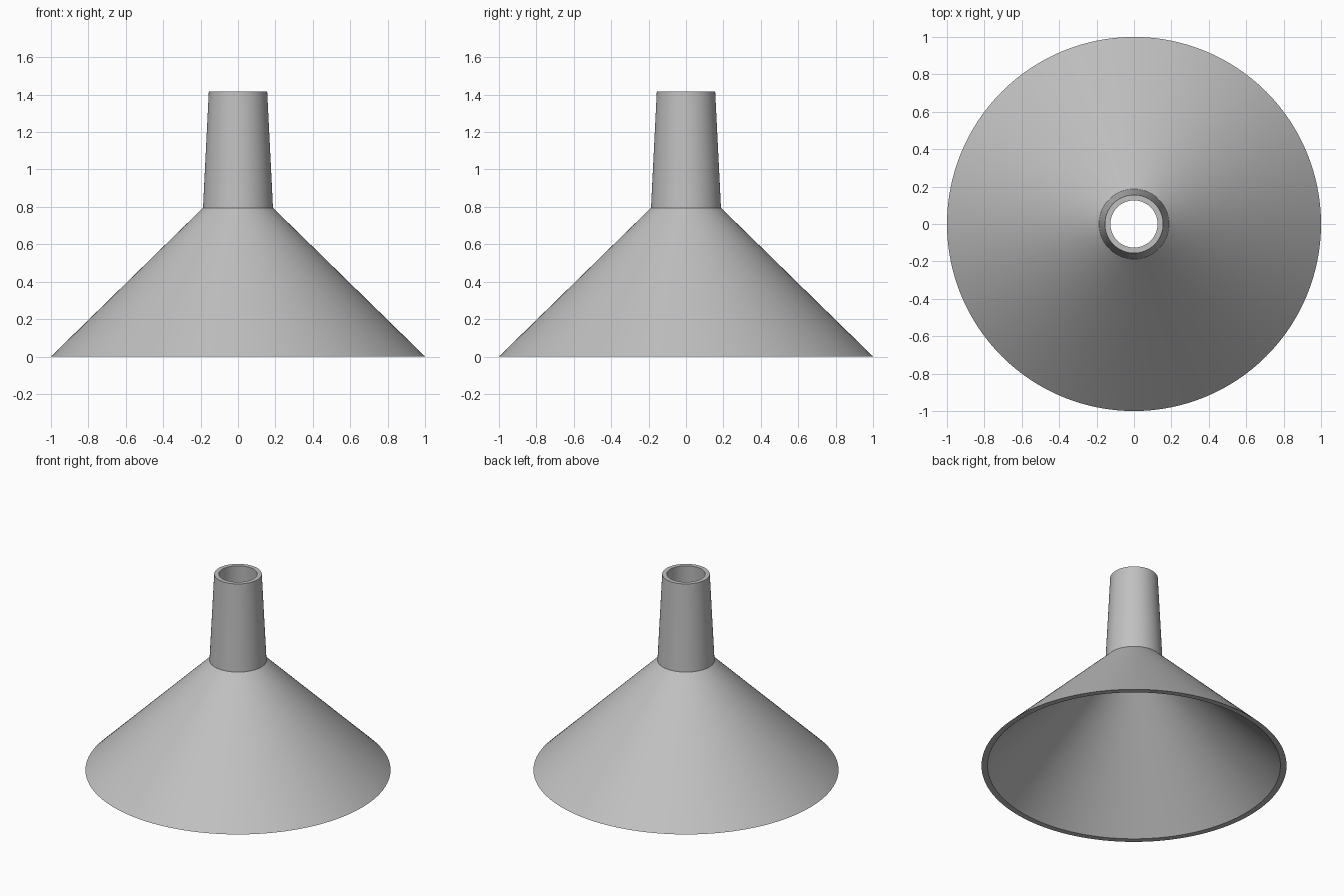
import bpy
import bmesh
from math import radians
from mathutils import Vector, Matrix

cube = bpy.data.objects.get("Cube")
if cube:
    bpy.data.objects.remove(cube, do_unlink=True)

# One flat grey for the whole part
grey = bpy.data.materials.new("light_grey")
grey.use_nodes = True
colour = (0.53, 0.53, 0.53, 1)
grey.diffuse_color = colour
grey.node_tree.nodes["Principled BSDF"].inputs["Base Color"].default_value = colour

# Closed wall section: rim, outer cone, spout, mouth, bore, inner cone
SECTION = [(1.0, 0), (0.187, 0.795), (0.156, 1.418),
           (0.126, 1.418), (0.156, 0.782), (0.96, 0)]

bm = bmesh.new()
verts = [bm.verts.new((r, 0, z)) for r, z in SECTION]
edges = [bm.edges.new((a, b)) for a, b in zip(verts, verts[1:] + verts[:1])]
bmesh.ops.spin(bm, geom=verts + edges, cent=(0, 0, 0), axis=(0, 0, 1),
               angle=radians(360), steps=128)
bmesh.ops.remove_doubles(bm, verts=bm.verts, dist=0.0005)
bmesh.ops.recalc_face_normals(bm, faces=bm.faces)

mesh = bpy.data.meshes.new("funnel")
bm.to_mesh(mesh)
bm.free()
mesh.materials.append(grey)
funnel = bpy.data.objects.new("funnel", mesh)
bpy.context.collection.objects.link(funnel)

# Smooth round walls, crisp rims and shoulder
bpy.context.view_layer.objects.active = funnel
funnel.select_set(True)
bpy.ops.object.shade_smooth_by_angle(angle=radians(30))
